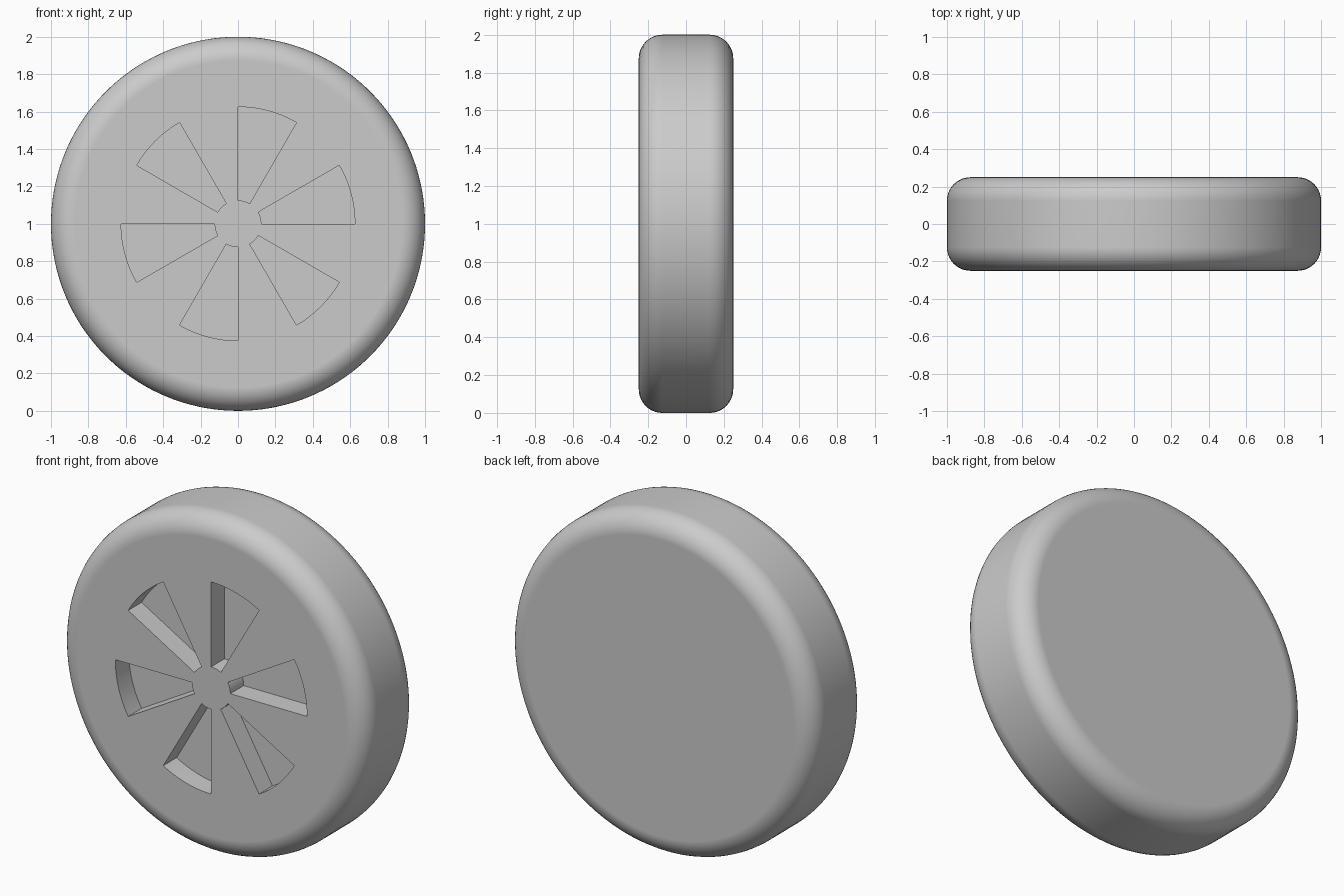
import bpy, bmesh
from math import cos, sin, radians, pi

cube = bpy.data.objects.get("Cube")
if cube:
    bpy.data.objects.remove(cube, do_unlink=True)

RADIUS, HALF_WIDTH, FILLET = 1.0, 0.25, 0.125
INNER, OUTER, DEPTH = 0.125, 0.625, 0.125

grey = bpy.data.materials.new("plain grey")
grey.use_nodes = True
colour = (0.6, 0.6, 0.6, 1)
grey.diffuse_color = colour
grey.node_tree.nodes["Principled BSDF"].inputs["Base Color"].default_value = colour


def new_object(name, bm):
    bmesh.ops.recalc_face_normals(bm, faces=bm.faces)
    mesh = bpy.data.meshes.new(name)
    bm.to_mesh(mesh)
    bm.free()
    mesh.materials.append(grey)
    obj = bpy.data.objects.new(name, mesh)
    bpy.context.collection.objects.link(obj)
    return obj


def arc(cx, cy, r, start, end, steps):
    angles = [radians(start + (end - start) * i / steps) for i in range(steps + 1)]
    return [(cx + r * cos(a), cy + r * sin(a)) for a in angles]


# Wheel body: rounded rim profile (radius, depth) spun about the y axis
rim, edge = RADIUS - FILLET, HALF_WIDTH - FILLET
profile = arc(rim, -edge, FILLET, -90, 0, 10) + arc(rim, edge, FILLET, 0, 90, 10)
bm = bmesh.new()
verts = [bm.verts.new((r, y, 1)) for r, y in profile]
edges = [bm.edges.new(pair) for pair in zip(verts, verts[1:])]
bmesh.ops.spin(bm, geom=verts + edges, cent=(0, 0, 1), axis=(0, 1, 0),
               angle=2 * pi, steps=144, use_merge=True)
bmesh.ops.remove_doubles(bm, verts=bm.verts, dist=1e-5)
bmesh.ops.holes_fill(bm, edges=[e for e in bm.edges if e.is_boundary], sides=0)
wheel = new_object("wheel", bm)

# Six wedge-shaped pockets, cut into the front face only
bm = bmesh.new()
for k in range(6):
    a = 60 * k
    outline = arc(0, 1, OUTER, a, a + 30, 12) + arc(0, 1, INNER, a + 30, a, 6)
    face = bm.faces.new([bm.verts.new((x, -HALF_WIDTH - 0.1, z)) for x, z in outline])
    grown = bmesh.ops.extrude_face_region(bm, geom=[face], use_keep_orig=True)
    moved = [v for v in grown["geom"] if isinstance(v, bmesh.types.BMVert)]
    bmesh.ops.translate(bm, verts=moved, vec=(0, DEPTH + 0.1, 0))
cutter = new_object("pocket_cutter", bm)
cutter.hide_render = True

cut = wheel.modifiers.new("pockets", "BOOLEAN")
cut.operation = "DIFFERENCE"
cut.solver = "EXACT"
cut.object = cutter
bpy.ops.object.select_all(action="DESELECT")
wheel.select_set(True)
bpy.context.view_layer.objects.active = wheel
bpy.ops.object.modifier_apply(modifier=cut.name)
bpy.data.objects.remove(cutter, do_unlink=True)

# Smooth rim, crisp pocket edges, flat faces kept even
bpy.ops.object.shade_smooth_by_angle(angle=radians(30))
even = wheel.modifiers.new("even_normals", "WEIGHTED_NORMAL")
even.keep_sharp = True
